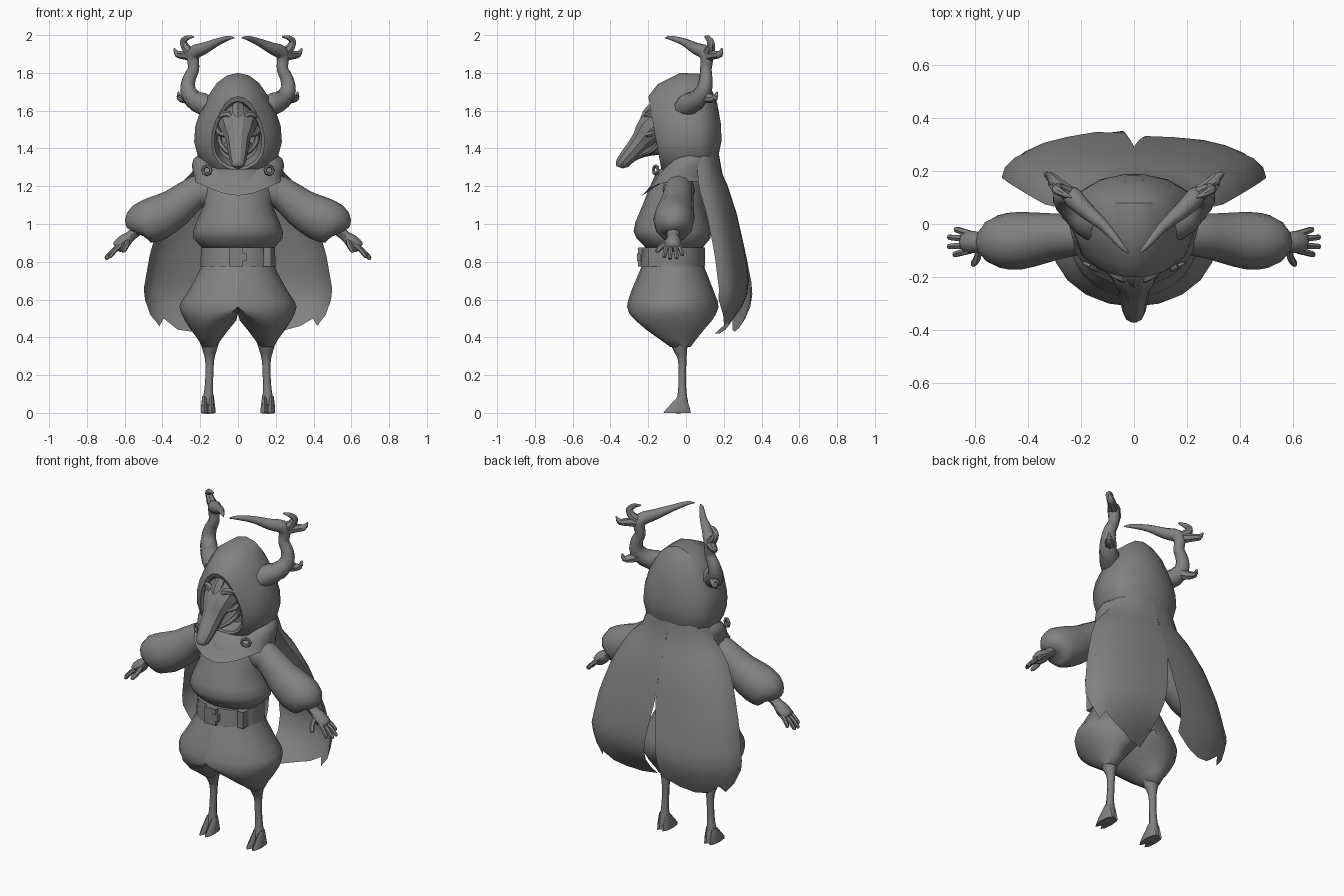
import bpy, bmesh, math
from mathutils import Vector

grey = bpy.data.materials.new("grey")
grey.diffuse_color = (0.22, 0.22, 0.22, 1)


def finish(name, rings, closed=True, caps=True, angle=50, mirror=False):
    """Skin a list of equal-length point rings into one object."""
    bm = bmesh.new()
    sides = (1, -1) if mirror else (1,)
    for s in sides:
        vs = [[bm.verts.new((p[0] * s, p[1], p[2])) for p in r] for r in rings]
        n = len(rings[0])
        for a, b in zip(vs, vs[1:]):
            for i in range(n if closed else n - 1):
                j = (i + 1) % n
                bm.faces.new((a[i], a[j], b[j], b[i]))
        if caps:
            bm.faces.new(vs[0])
            bm.faces.new(vs[-1])
    bmesh.ops.recalc_face_normals(bm, faces=bm.faces)
    me = bpy.data.meshes.new(name)
    bm.to_mesh(me)
    bm.free()
    me.materials.append(grey)
    ob = bpy.data.objects.new(name, me)
    bpy.context.collection.objects.link(ob)
    bpy.ops.object.select_all(action='DESELECT')
    ob.select_set(True)
    bpy.context.view_layer.objects.active = ob
    bpy.ops.object.shade_smooth_by_angle(angle=math.radians(angle))
    return ob


def turn(n):
    return [2 * math.pi * i / n for i in range(n)]


def oval(z, x0, x1, y0, y1, n=16):
    """Horizontal ring between two x and two y limits."""
    return [((x0 + x1) / 2 + (x1 - x0) / 2 * math.sin(t),
             (y0 + y1) / 2 - (y1 - y0) / 2 * math.cos(t), z) for t in turn(n)]


def tube(name, pts, n=8, flat=1.0, steps=3, mirror=True, up=(0, 1, 0), angle=50):
    """Smooth path of (x, y, z, radius); flat scales the radius along 'up'."""
    P = [Vector(p) for p in pts]
    P = [2 * P[0] - P[1]] + P + [2 * P[-1] - P[-2]]
    path = []
    for i in range(1, len(P) - 2):
        a, b, c, d = P[i - 1:i + 3]
        for k in range(steps):
            t = k / steps
            path.append(0.5 * (2 * b + (c - a) * t + (2 * a - 5 * b + 4 * c - d) * t * t
                               + (3 * b - a - 3 * c + d) * t ** 3))
    path.append(P[-2])
    rings = []
    for i, p in enumerate(path):
        d = path[min(i + 1, len(path) - 1)].xyz - path[max(i - 1, 0)].xyz
        side = d.cross(Vector(up)).normalized()
        top = side.cross(d).normalized()
        r = max(p.w, 0.002)
        rings.append([p.xyz + side * r * math.cos(t) + top * r * flat * math.sin(t)
                      for t in turn(n)])
    return finish(name, rings, mirror=mirror, angle=angle)


def interp(table, z):
    """Linear lookup in rows sorted from high to low z."""
    for a, b in zip(table, table[1:]):
        if z >= b[0]:
            t = (a[0] - z) / (a[0] - b[0])
            return [p + (q - p) * t for p, q in zip(a, b)]
    return table[-1]


# Legs and cloven hooves
tube("leg", [(.15, -.04, .39, .055), (.15, -.03, .34, .04), (.15, -.02, .28, .024),
             (.152, -.02, .19, .021), (.156, -.02, .11, .024), (.158, -.02, .04, .036),
             (.158, -.015, .0, .037)], flat=.95)
for nm, cx in (("outer_toe", .177), ("inner_toe", .14)):
    finish(nm, [oval(0, cx - .02, cx + .02, -.12, .025, 8), oval(.025, cx - .02, cx + .02, -.1, .02, 8),
                oval(.09, cx - .012, cx + .012, -.04, .0, 8)], mirror=True, angle=40)

# Baggy trousers: half ovals at the hips turning into round legs
def trouser_ring(z, x0, x1, y0, y1, rnd, n=20):
    out = []
    for t, p in zip(turn(n), oval(z, x0, x1, y0, y1, n)):
        half = x1 * max(0, math.sin(t))
        out.append((half + (p[0] - half) * rnd, p[1], z))
    return out


finish("trousers", [trouser_ring(*r) for r in (
    (.8, 0, .185, -.225, .085, 0), (.74, 0, .21, -.25, .11, 0), (.65, 0, .26, -.288, .145, 0),
    (.59, 0, .3, -.308, .168, 0), (.56, 0, .31, -.312, .172, 0), (.525, 0, .3, -.3, .16, .3),
    (.49, .012, .282, -.268, .138, .75), (.44, .05, .25, -.21, .095, 1), (.39, .088, .212, -.14, .055, 1),
    (.35, .115, .19, -.085, .025, 1))], mirror=True, angle=60)

# Belt with buckle and plates
finish("belt", [oval(z, -x, x, a, b, 16) for z, x, a, b in (
    (.775, .18, -.22, .08), (.775, .2, -.245, .1), (.875, .195, -.235, .1), (.875, .175, -.21, .08))],
    caps=False, angle=30)


def box(name, x, y, z, w, d, h):
    c = [(-1, -1), (1, -1), (1, 1), (-1, 1)]
    finish(name, [[(x + a * w / 2, y + b * d / 2, z + s * h / 2) for a, b in c] for s in (-1, 1)], angle=30)


box("buckle", -.01, -.24, .825, .075, .03, .1)
box("buckle_tongue", .025, -.25, .825, .04, .02, .04)
box("belt_plate", .155, -.175, .825, .04, .05, .1)

# Tunic and puffed sleeves
finish("tunic", [oval(z, -x, x, a, b, 20) for z, x, a, b in (
    (.87, .185, -.21, .085), (.895, .21, -.232, .105), (.925, .236, -.262, .13), (.96, .238, -.278, .132),
    (1.01, .22, -.268, .122), (1.1, .182, -.23, .105), (1.2, .19, -.19, .1), (1.29, .14, -.15, .09))],
    angle=70)
tube("sleeve", [(.1, -.04, 1.18, .1), (.22, -.04, 1.17, .086), (.33, -.052, 1.087, .102),
                (.43, -.063, 1.03, .118), (.51, -.066, 1.0, .108), (.542, -.068, .975, .075),
                (.552, -.068, .96, .04)], n=12, flat=.92, steps=2)

# Hands
tube("palm", [(.535, -.068, .965, .03), (.57, -.068, .935, .028), (.6, -.068, .91, .036),
              (.635, -.068, .88, .034), (.645, -.068, .872, .022)], flat=1.15, n=8)
for i, (y0, y1, x1, z1) in enumerate(((-.1, -.115, .68, .825), (-.08, -.085, .7, .815),
                                      (-.057, -.05, .7, .818), (-.037, -.02, .675, .835))):
    tube("finger_%d" % i, [(.62, y0, .888, .014), ((.62 + x1) / 2, (y0 + y1) / 2, (.9 + z1) / 2, .013),
                           (x1 - .004, y1, z1 + .004, .011), (x1, y1, z1, .005)], n=6, steps=2)
tube("thumb", [(.585, -.085, .915, .014), (.59, -.125, .885, .014), (.605, -.15, .86, .012),
               (.61, -.155, .85, .005)], n=6, up=(1, 0, 0))


# Hood: rings running from the recess, over the lip, to the back
def hood_ring(w, z0, z1, y0, y1, n=20):
    out = []
    for t in turn(n):
        k = (1 - math.cos(t)) / 2
        egg = max(.8, 1.2 - .5 * k)
        out.append((w * egg * math.sin(t), y0 + (y1 - y0) * k, z0 + (z1 - z0) * k))
    return out


finish("hood", [hood_ring(*r) for r in (
    (.11, 1.33, 1.62, -.06, -.08), (.13, 1.3, 1.65, -.125, -.19), (.145, 1.285, 1.675, -.13, -.2),
    (.2, 1.25, 1.74, -.1, -.15), (.238, 1.24, 1.8, -.02, -.03), (.235, 1.24, 1.795, .07, .08),
    (.205, 1.27, 1.74, .125, .125), (.13, 1.35, 1.64, .17, .165), (.04, 1.44, 1.53, .188, .185))], angle=40)


# Cowl draped around the neck, pointed at the front
def cowl_ring(z, x, y0, y1, dip):
    return [(p[0], p[1], z - dip * max(0, math.cos(t)) ** 3)
            for p, t in zip(oval(z, -x, x, y0, y1, 20), turn(20))]


finish("cowl", [cowl_ring(*r) for r in (
    (1.38, .19, -.1, .15, .1), (1.345, .235, -.14, .165, .09), (1.31, .245, -.17, .17, .08),
    (1.26, .235, -.205, .175, .08), (1.225, .24, -.235, .175, .075), (1.23, .2, -.2, .16, .06))],
    caps=False, angle=35)

# Cloak clasps
tube("clasp", [(.165 + .022 * math.sin(t), -.16 + .012 * math.sin(t), 1.285 + .022 * math.cos(t), .009)
               for t in turn(8)] + [(.165, -.16, 1.307, .009)], n=6, steps=1)

# Cloak: two torn panels meeting at a slit, one tucked under at its inner corner
profile = [(1.4, .19, .17, .07), (1.27, .24, .19, .06), (1.2, .32, .222, .065), (1.05, .4, .27, .11),
           (.85, .465, .315, .15), (.65, .5, .355, .175), (.55, .485, .34, .17), (.4, .44, .265, .14)]
cols = [0, .15, .3, .45, .6, .7, .85, 1]
for name, s, hem, tuck, gap in (
        ("cloak_left", 1, [.42, .42, .44, .46, .5, .46, .52, .6], .12, .12),
        ("cloak_right", -1, [.5, .45, .43, .44, .5, .46, .52, .6], 0, .09)):
    panel = []
    for u, low in zip(cols, hem):
        col = []
        for k in range(15):
            z = 1.4 - (1.4 - low) * k / 14
            _, w, yb, ye = interp(profile, z)
            drop = max(0, .95 - z) / .53
            a = (drop * gap + u * (1 - drop * gap)) * math.pi / 2
            col.append((s * w * math.sin(a),
                        ye + (yb - ye) * math.cos(a) - tuck * drop ** 3 * (1 - u) ** 2, z))
        panel.append(col)
    finish(name, panel, closed=False, caps=False)

# Beaked skull mask
tube("skull", [(0, -.07, 1.55, .1), (0, -.13, 1.535, .108), (0, -.19, 1.5, .092), (0, -.235, 1.445, .064),
               (0, -.28, 1.39, .054), (0, -.32, 1.345, .046), (0, -.345, 1.315, .036), (0, -.352, 1.3, .02)],
     n=10, mirror=False, up=(0, 0, 1), flat=.9, steps=2, angle=30)
tube("jaw", [(0, -.08, 1.41, .085), (0, -.15, 1.4, .07), (0, -.22, 1.375, .04), (0, -.28, 1.345, .03),
             (0, -.315, 1.305, .018)], n=8, mirror=False, up=(0, 0, 1), flat=.5, steps=2, angle=30)
tube("brow", [(.02, -.215, 1.54, .012), (.05, -.2, 1.58, .018), (.09, -.17, 1.575, .018),
              (.115, -.12, 1.55, .012)], n=6)
tube("cheekbone", [(.04, -.235, 1.47, .012), (.075, -.195, 1.475, .016), (.105, -.15, 1.49, .015),
                   (.115, -.11, 1.54, .01)], n=6)
tube("cheek_strut", [(.1, -.14, 1.48, .016), (.095, -.14, 1.43, .014), (.065, -.18, 1.39, .014),
                     (.035, -.23, 1.37, .01)], n=6)
tube("crest", [(0, -.15, 1.63, .03), (0, -.195, 1.585, .034), (0, -.235, 1.505, .024), (0, -.27, 1.44, .016)],
     n=6, mirror=False, up=(1, 0, 0))

# Antlers: stem with long forward prong, and spurs
tube("antler", [(.15, -.02, 1.61, .052), (.185, .015, 1.635, .06), (.235, .06, 1.66, .052),
                (.265, .095, 1.71, .043), (.258, .105, 1.77, .035), (.235, .105, 1.82, .031),
                (.238, .11, 1.87, .033), (.228, .098, 1.91, .037), (.18, .05, 1.93, .031),
                (.11, -.01, 1.963, .02), (.05, -.08, 1.985, .012), (.02, -.11, 1.985, .003)],
     n=10, up=(.3, .9, .35))
for nm, pts in (
    ("upper_spur", [(.24, .11, 1.9, .03), (.275, .13, 1.93, .024), (.29, .13, 1.965, .019),
                    (.27, .115, 1.985, .014), (.235, .1, 1.992, .004)]),
    ("outer_spur", [(.24, .11, 1.89, .03), (.285, .15, 1.895, .024), (.32, .18, 1.9, .018),
                    (.338, .19, 1.93, .004)]),
    ("lower_spur", [(.25, .09, 1.68, .035), (.285, .13, 1.665, .025), (.31, .155, 1.67, .017),
                    (.315, .165, 1.7, .004)])):
    tube(nm, pts, n=7, up=(.2, .5, .8) if nm != "upper_spur" else (0, 1, 0))
